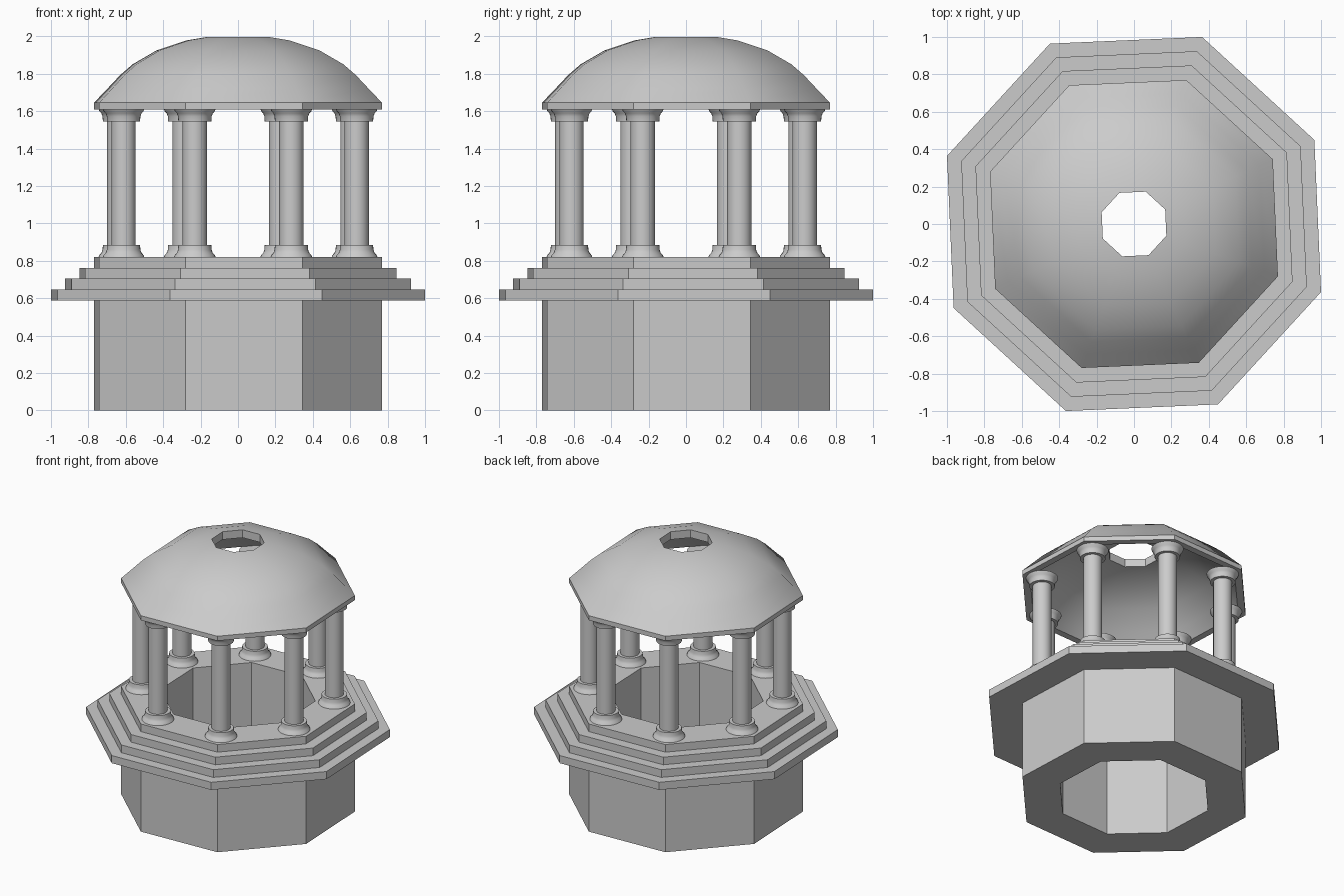
import bpy, math

if "Cube" in bpy.data.objects:
    bpy.data.objects.remove(bpy.data.objects["Cube"])

SIDES, TURN = 8, math.radians(25)


def lathe(name, profile, sides, turn=0.0, centre=(0, 0), closed=True, smooth=None):
    """Spin an (r, z) profile, listed inside-bottom -> outside -> top, around z."""
    n = len(profile)
    verts, faces = [], []
    for i in range(sides):
        a = turn + i * math.tau / sides
        verts += [(r * math.cos(a), r * math.sin(a), z) for r, z in profile]
    for i in range(sides):
        j = (i + 1) % sides
        for k in range(n if closed else n - 1):
            m = (k + 1) % n
            faces.append((i * n + k, j * n + k, j * n + m, i * n + m))
    if not closed:  # cap both ends
        faces.append([i * n for i in reversed(range(sides))])
        faces.append([i * n + n - 1 for i in range(sides)])
    mesh = bpy.data.meshes.new(name)
    mesh.from_pydata(verts, [], faces)
    mesh.update()
    obj = bpy.data.objects.new(name, mesh)
    obj.location = (*centre, 0)
    bpy.context.collection.objects.link(obj)
    if smooth:
        bpy.ops.object.select_all(action='DESELECT')
        obj.select_set(True)
        bpy.context.view_layer.objects.active = obj
        bpy.ops.object.shade_smooth_by_angle(angle=math.radians(smooth))
    return obj


# Hollow octagonal drum with four steps
base = [(0.542, 0), (0.819, 0)]
levels = [0.587, 0.645, 0.704, 0.762, 0.82]
radii = [1.064, 0.983, 0.902, 0.819]
base.append((0.819, levels[0]))
for r, low, high in zip(radii, levels, levels[1:]):
    base += [(r, low), (r, high)]
base.append((0.542, levels[-1]))
lathe("stepped_base", base, SIDES, TURN)

# Eight columns, foot mirrored to make the capital
foot = [(0.111, 0.82), (0.107, 0.83), (0.096, 0.842), (0.09, 0.858),
        (0.088, 0.885), (0.065, 0.885)]
mid = (0.82 + 1.61) / 2
column = foot + [(r, 2 * mid - z) for r, z in reversed(foot)]
for i in range(SIDES):
    a = TURN + i * math.tau / SIDES
    lathe(f"column_{i + 1}", column, 32, 0,
          (0.675 * math.cos(a), 0.675 * math.sin(a)), closed=False, smooth=40)

# Octagonal dome shell with a rim and an open eye
outer = [(0.819, 1.61), (0.819, 1.645), (0.741, 1.722), (0.67, 1.793),
         (0.6, 1.85), (0.463, 1.925), (0.293, 1.978), (0.184, 1.995)]
inner = [(0.184, 1.935), (0.28, 1.92), (0.435, 1.872), (0.56, 1.802),
         (0.69, 1.69), (0.765, 1.61)]
lathe("dome", outer + inner, SIDES, TURN, smooth=36)
